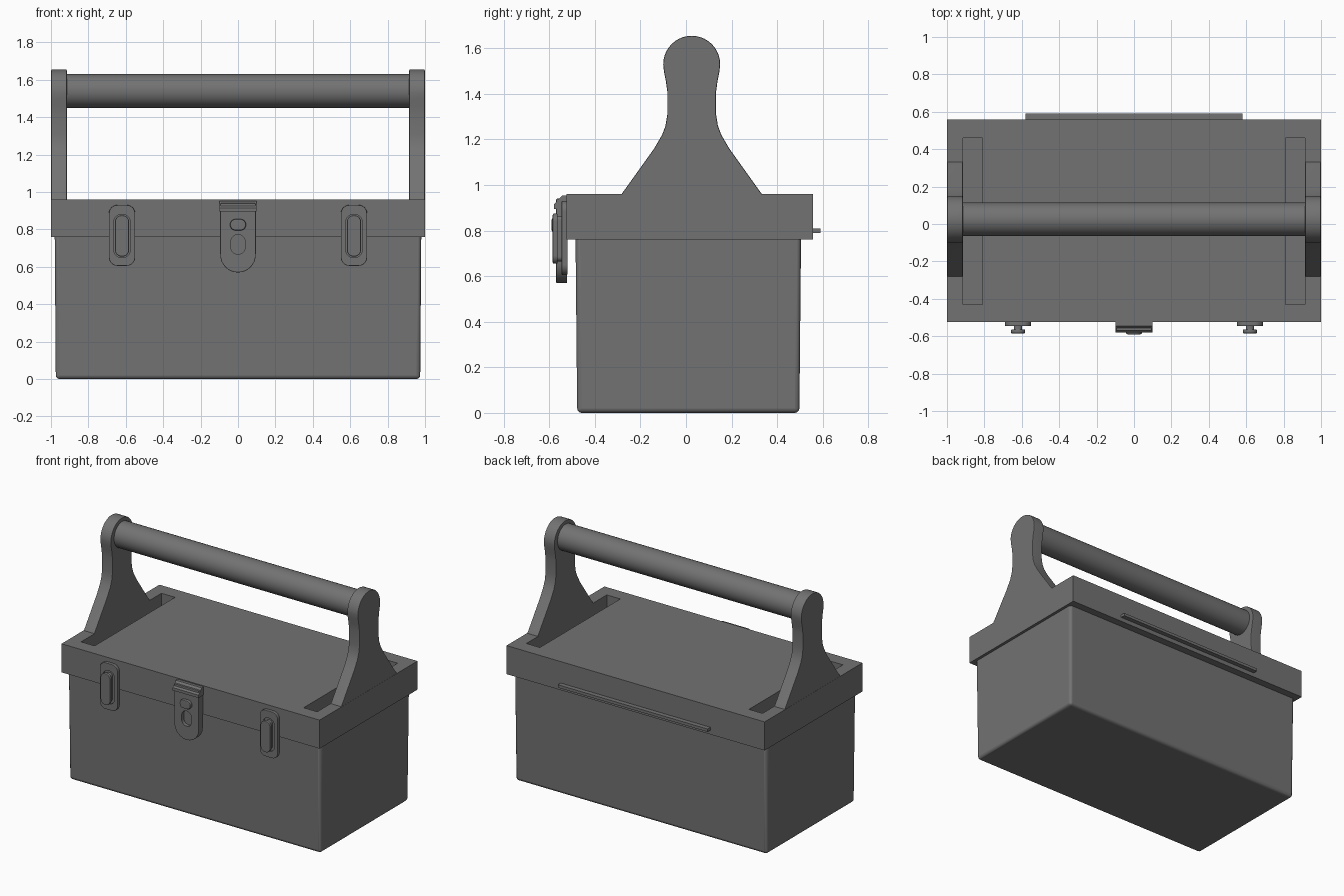
import bpy, bmesh
from math import sin, cos, pi, radians

if "Cube" in bpy.data.objects:
    bpy.data.objects.remove(bpy.data.objects["Cube"])


def finish(ob, bevel=0.0, segs=2):
    bpy.ops.object.select_all(action='DESELECT')
    ob.select_set(True)
    bpy.context.view_layer.objects.active = ob
    if bevel:
        m = ob.modifiers.new("bevel", 'BEVEL')
        m.width, m.segments, m.limit_method = bevel, segs, 'ANGLE'
        m.angle_limit = radians(40)
        bpy.ops.object.modifier_apply(modifier=m.name)
    bpy.ops.object.shade_smooth_by_angle(angle=radians(35))
    return ob


def prism(name, pts, axis, lo, hi, bevel=0.0):
    """Extrude a 2D outline along x (pts are y,z) or along y (pts are x,z)."""
    bm = bmesh.new()
    put = (lambda a, b, d: (d, a, b)) if axis == 'x' else (lambda a, b, d: (a, d, b))
    face = bm.faces.new([bm.verts.new(put(a, b, lo)) for a, b in pts])
    new = bmesh.ops.extrude_face_region(bm, geom=[face])['geom']
    move = (hi - lo, 0, 0) if axis == 'x' else (0, hi - lo, 0)
    bmesh.ops.translate(bm, vec=move, verts=[v for v in new if isinstance(v, bmesh.types.BMVert)])
    bmesh.ops.recalc_face_normals(bm, faces=bm.faces)
    me = bpy.data.meshes.new(name)
    bm.to_mesh(me)
    bm.free()
    ob = bpy.data.objects.new(name, me)
    bpy.context.collection.objects.link(ob)
    return finish(ob, bevel)


def box(name, x0, x1, y0, y1, z0, z1, bevel=0.0):
    return prism(name, [(y0, z0), (y1, z0), (y1, z1), (y0, z1)], 'x', x0, x1, bevel)


def rounded(cx, cz, w, h, r, n=6):
    """Rounded rectangle outline."""
    pts = []
    for q, (sx, sz) in enumerate([(1, 1), (-1, 1), (-1, -1), (1, -1)]):
        for i in range(n + 1):
            a = pi / 2 * (q + i / n)
            pts.append((cx + sx * (w / 2 - r) + r * cos(a), cz + sz * (h / 2 - r) + r * sin(a)))
    return pts


def cut(ob, cutter):
    m = ob.modifiers.new("cut", 'BOOLEAN')
    m.operation, m.object, m.solver = 'DIFFERENCE', cutter, 'EXACT'
    bpy.context.view_layer.objects.active = ob
    bpy.ops.object.modifier_apply(modifier=m.name)
    bpy.data.objects.remove(cutter)
    finish(ob)


def cylinder(name, r, depth, loc, rot, sides=48):
    bpy.ops.mesh.primitive_cylinder_add(vertices=sides, radius=r, depth=depth, location=loc, rotation=rot)
    ob = bpy.context.object
    ob.name = name
    return finish(ob)


# Body, tapering slightly to the base
body = box("body", -0.98, 0.98, -0.485, 0.505, 0, 0.78)
for v in body.data.vertices:
    if v.co.z < 0.1:
        v.co.x *= 0.994
        v.co.y = 0.01 + (v.co.y - 0.01) * 0.985
finish(body, 0.02, 3)

# Lid with a slot beside each handle plate
lid = box("lid", -1, 1, -0.525, 0.558, 0.76, 0.96)
for s in (-1, 1):
    x0, x1 = sorted((s * 0.81, s * 0.915))
    cut(lid, box("slot_cutter", x0, x1, -0.43, 0.46, 0.87, 1.1))

# Handle plates: half widths by height, then a round head
half = [(0.31, 0.95), (0.305, 0.965), (0.29, 0.985), (0.165, 1.16), (0.13, 1.22), (0.115, 1.26),
        (0.107, 1.31), (0.107, 1.41), (0.114, 1.46), (0.122, 1.50)]
cy = 0.025
arc = [(cy + 0.125 * cos(pi * i / 20), 1.53 + 0.125 * sin(pi * i / 20)) for i in range(21)]
outline = [(cy + w, z) for w, z in half] + arc + [(cy - w, z) for w, z in reversed(half)]
for side, s in (("left", -1), ("right", 1)):
    x0, x1 = sorted((s * 0.915, s * 0.999))
    prism("handle_plate_" + side, outline, 'x', x0, x1, 0.006)

# Handle bar
cylinder("handle_bar", 0.09, 1.86, (0, cy, 1.54), (0, pi / 2, 0))

# Hinge strip at the back
box("hinge_strip", -0.58, 0.58, 0.55, 0.59, 0.79, 0.81)

# Side latches: plate, neck and pull lever
for side, s in (("left", -1), ("right", 1)):
    x = s * 0.62
    plate = prism("latch_plate_" + side, rounded(x, 0.768, 0.14, 0.325, 0.045), 'y', -0.546, -0.52, 0.004)
    cut(plate, prism("recess_cutter", rounded(x, 0.765, 0.088, 0.23, 0.04), 'y', -0.6, -0.536))
    prism("latch_neck_" + side, rounded(x, 0.765, 0.045, 0.20, 0.02), 'y', -0.57, -0.53)
    prism("latch_lever_" + side, rounded(x, 0.765, 0.075, 0.22, 0.035), 'y', -0.585, -0.563, 0.006)

# Centre hasp: tongue with a keyhole slot, hooded top and a knob
tongue = [(-0.095, 0.94), (-0.095, 0.67)]
tongue += [(0.095 * cos(a), 0.665 + 0.095 * sin(a)) for a in [pi + pi * i / 16 for i in range(1, 16)]]
tongue += [(0.095, 0.67), (0.095, 0.94)]
hasp = prism("hasp_tongue", tongue, 'y', -0.57, -0.522, 0.004)
cut(hasp, prism("keyhole_cutter", rounded(0, 0.72, 0.075, 0.105, 0.036), 'y', -0.7, -0.545))
hood = [(-0.515, 0.953), (-0.545, 0.953), (-0.58, 0.915), (-0.58, 0.895), (-0.515, 0.895)]
prism("hasp_hood", hood, 'x', -0.1, 0.1)
prism("hasp_knob", rounded(0, 0.825, 0.085, 0.06, 0.028), 'y', -0.59, -0.56, 0.008)

# Dark grey finish on every part, with flat faces kept flat beside the bevels
grey = bpy.data.materials.new("dark_grey")
grey.diffuse_color = (0.17, 0.17, 0.17, 1)
grey.use_nodes = True
grey.node_tree.nodes["Principled BSDF"].inputs["Base Color"].default_value = grey.diffuse_color
for ob in bpy.context.scene.objects:
    ob.data.materials.clear()
    ob.data.materials.append(grey)
    ob.modifiers.new("weighted_normals", 'WEIGHTED_NORMAL').keep_sharp = True
